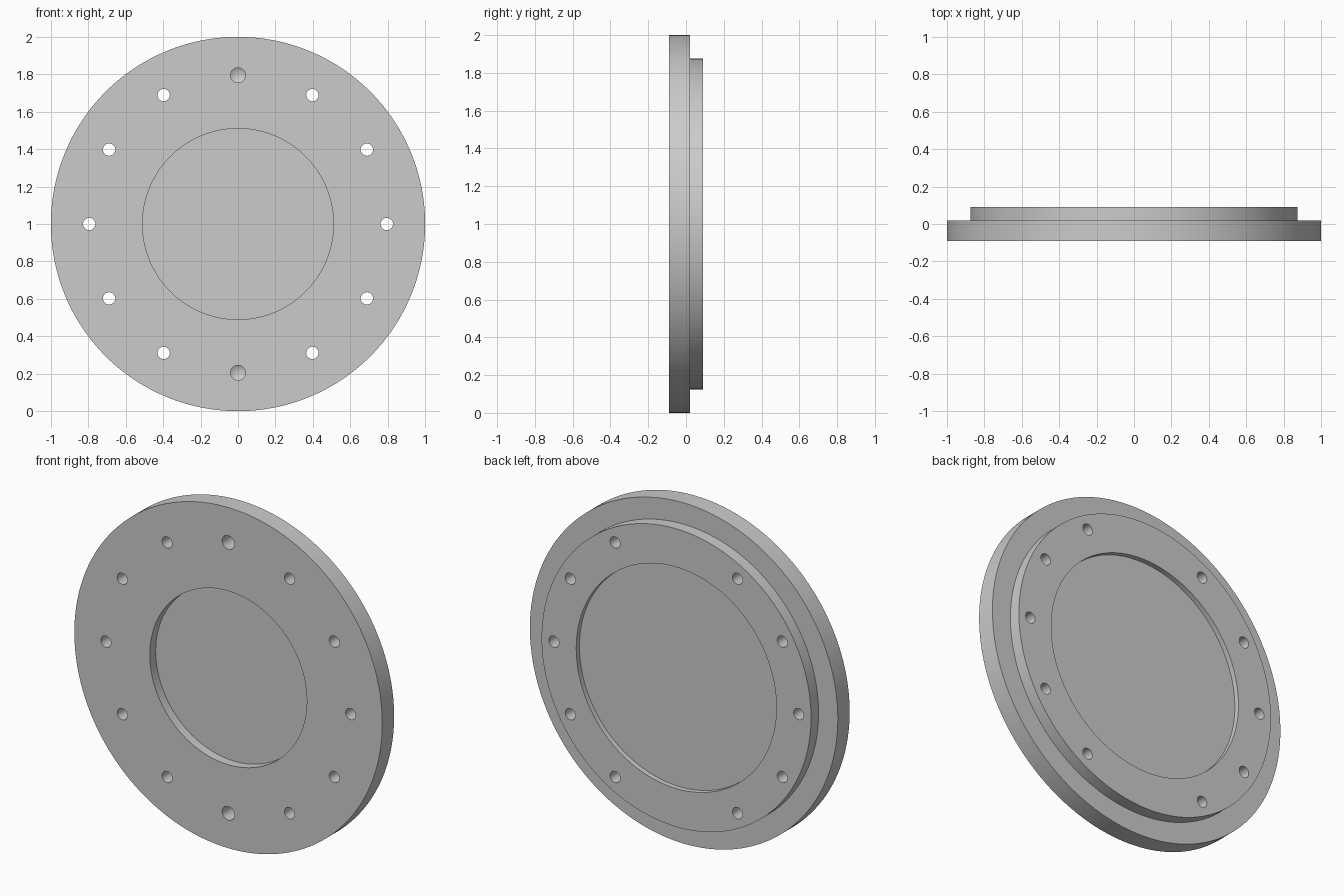
import bpy, bmesh, math
from mathutils import Vector

cube = bpy.data.objects.get("Cube")
if cube:
    bpy.data.objects.remove(cube, do_unlink=True)

CENTRE_Z = 1.0
BOLT_RADIUS = 0.795

grey = bpy.data.materials.new("light grey")
grey.use_nodes = True
colour = (0.6, 0.6, 0.6, 1.0)
grey.diffuse_color = colour
grey.node_tree.nodes["Principled BSDF"].inputs["Base Color"].default_value = colour


def add_lathe(bm, profile, x, z, segments):
    """Revolve (radius, y) points about the y axis through (x, z); cap both ends."""
    rings = []
    for r, y in profile:
        if r == 0:
            rings.append([bm.verts.new((x, y, z))] * segments)
        else:
            rings.append([bm.verts.new((x + r * math.cos(a), y, z + r * math.sin(a)))
                          for a in (2 * math.pi * i / segments for i in range(segments))])
    for lower, upper in zip(rings, rings[1:]):
        for i in range(segments):
            j = (i + 1) % segments
            corners = dict.fromkeys((lower[i], lower[j], upper[j], upper[i]))
            bm.faces.new(list(corners))
    for ring, (r, _) in ((rings[0], profile[0]), (rings[-1], profile[-1])):
        if r > 0:
            bm.faces.new(ring)


def make_object(name, bm):
    bmesh.ops.recalc_face_normals(bm, faces=bm.faces[:])
    mesh = bpy.data.meshes.new(name)
    bm.to_mesh(mesh)
    bm.free()
    mesh.materials.append(grey)
    obj = bpy.data.objects.new(name, mesh)
    bpy.context.collection.objects.link(obj)
    return obj


# Flange: front recess, wide rim, stepped back boss, shallow back recess
bm = bmesh.new()
add_lathe(bm, [(0.51, -0.035), (0.51, -0.09), (1.0, -0.09), (1.0, 0.02),
               (0.875, 0.02), (0.875, 0.09), (0.65, 0.09), (0.65, 0.06)],
          0, CENTRE_Z, 192)
flange = make_object("flange_plate", bm)

# Bolt circle: ten through holes, plus blind drilled holes at top and bottom
through = [(0.033, -0.2), (0.033, 0.2)]
blind = [(0.04, -0.2), (0.04, 0.01), (0, 0.034)]
bm = bmesh.new()
for i in range(12):
    a = i * math.pi / 6
    add_lathe(bm, blind if i in (3, 9) else through,
              BOLT_RADIUS * math.cos(a), CENTRE_Z + BOLT_RADIUS * math.sin(a), 32)
cutter = make_object("hole_cutter", bm)
cutter.hide_render = True

# Cut the holes, then discard the cutter
cut = flange.modifiers.new("holes", "BOOLEAN")
cut.operation = "DIFFERENCE"
cut.solver = "EXACT"
cut.object = cutter
bpy.ops.object.select_all(action="DESELECT")
bpy.context.view_layer.objects.active = flange
flange.select_set(True)
bpy.ops.object.modifier_apply(modifier=cut.name)
bpy.data.objects.remove(cutter, do_unlink=True)
bpy.ops.object.shade_smooth_by_angle(angle=math.radians(25))
